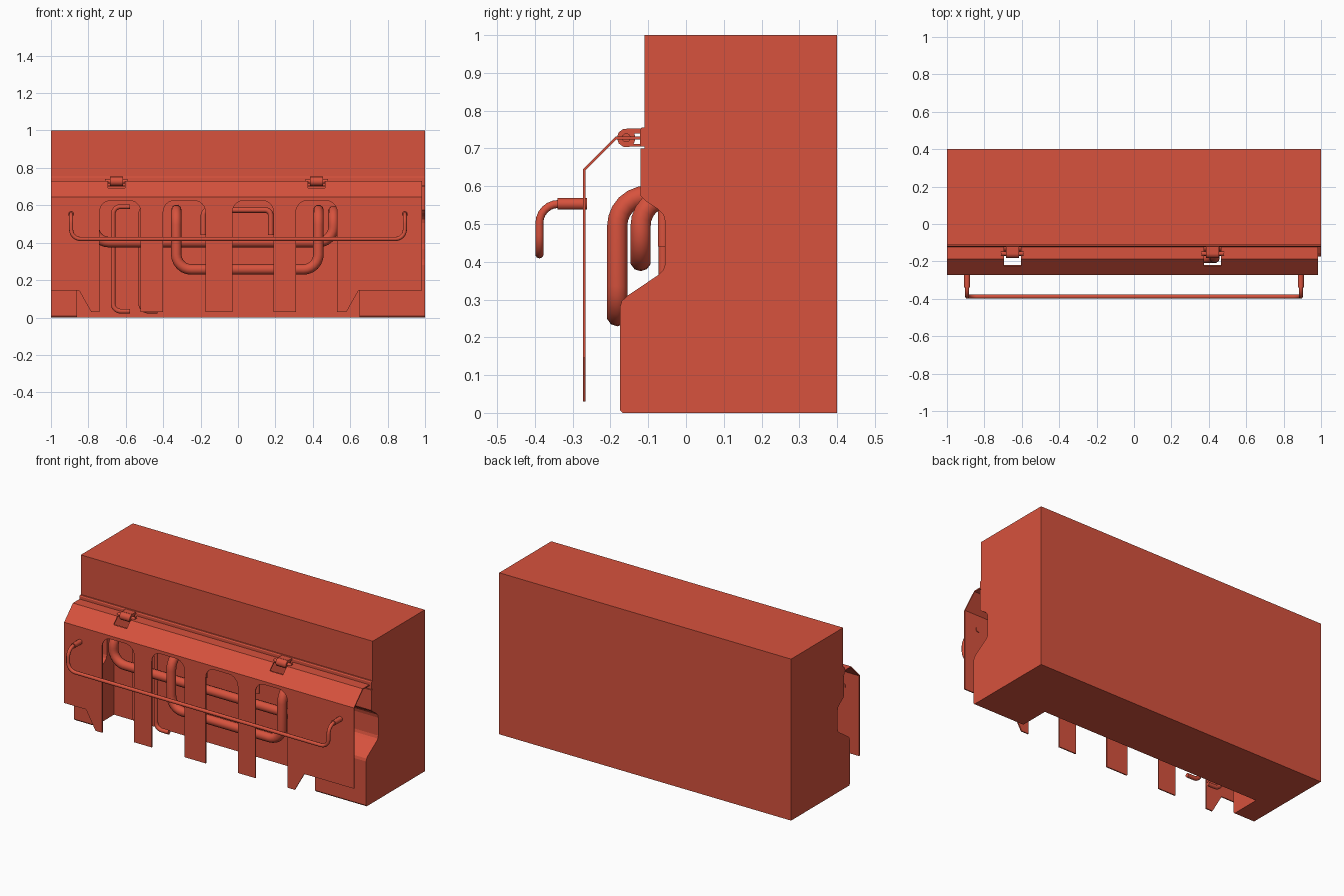
import bpy, bmesh, math
from mathutils import Vector

if "Cube" in bpy.data.objects:
    bpy.data.objects.remove(bpy.data.objects["Cube"])

red = bpy.data.materials.new("red_paint")
red.diffuse_color = (0.68, 0.085, 0.047, 1)
red.use_nodes = True
red.node_tree.nodes["Principled BSDF"].inputs["Base Color"].default_value = red.diffuse_color


def make(name, bm):
    bmesh.ops.recalc_face_normals(bm, faces=bm.faces[:])
    me = bpy.data.meshes.new(name)
    bm.to_mesh(me)
    bm.free()
    ob = bpy.data.objects.new(name, me)
    bpy.context.collection.objects.link(ob)
    me.materials.append(red)
    return ob


def sweep(name, pts, offset):
    """Extrude a flat outline of 3D points by an offset."""
    bm = bmesh.new()
    f = bm.faces.new([bm.verts.new(p) for p in pts])
    r = bmesh.ops.extrude_face_region(bm, geom=[f])
    bmesh.ops.translate(bm, vec=offset,
                        verts=[v for v in r["geom"] if isinstance(v, bmesh.types.BMVert)])
    return make(name, bm)


def prism(name, profile, x0, x1):
    return sweep(name, [(x0, y, z) for y, z in profile], (x1 - x0, 0, 0))


def rounded(pts, rad, n=6):
    """Open path with its corners turned into curved bends."""
    P = [Vector(p) for p in pts]
    out = [P[0]]
    for a, b, c in zip(P, P[1:], P[2:]):
        r = min(rad, (a - b).length * 0.49, (c - b).length * 0.49)
        s, e = b + (a - b).normalized() * r, b + (c - b).normalized() * r
        k = 0.586                       # pulls the arc midpoint close to a circle
        for i in range(n + 1):
            t = i / n
            w0, w1, w2 = (1 - t) ** 2, 2 * t * (1 - t) * 0.707, t * t
            out.append((s * w0 + b * w1 + e * w2) / (w0 + w1 + w2))
    return out + [P[-1]]


def tube(name, pts, r, bend=0.05):
    cu = bpy.data.curves.new(name, 'CURVE')
    cu.dimensions = '3D'
    cu.bevel_depth = r
    cu.bevel_resolution = 3
    cu.use_fill_caps = True
    path = rounded(pts, bend)
    sp = cu.splines.new('POLY')
    sp.points.add(len(path) - 1)
    for q, p in zip(sp.points, path):
        q.co = (*p, 1)
        
    sp.use_smooth = True
    ob = bpy.data.objects.new(name, cu)
    bpy.context.collection.objects.link(ob)
    cu.materials.append(red)
    return ob


# Main housing with a scooped front
housing = prism("housing", [
    (0.4, 0), (0.4, 1), (-0.11, 1), (-0.11, 0.7), (-0.12, 0.7), (-0.12, 0.575),
    (-0.105, 0.56), (-0.075, 0.54), (-0.06, 0.525), (-0.055, 0.505), (-0.055, 0.395),
    (-0.06, 0.378), (-0.072, 0.366), (-0.155, 0.31), (-0.17, 0.296), (-0.175, 0.28),
    (-0.175, 0.008), (-0.168, 0)], -1, 1)

# Open recess behind the front guard
cutter = prism("recess_cutter", [(-0.5, -0.2), (0.015, -0.2), (0.015, 0.635), (-0.5, 0.635)],
               -0.86, 0.65)
cutter.hide_render = True
mod = housing.modifiers.new("recess", 'BOOLEAN')
mod.operation = 'DIFFERENCE'
mod.solver = 'EXACT'
mod.object = cutter
bpy.context.view_layer.objects.active = housing
bpy.ops.object.modifier_apply(modifier="recess")
bpy.data.objects.remove(cutter)

# Hinge rail along the housing
prism("hinge_rail", [(-0.105, 0.755), (-0.118, 0.755), (-0.122, 0.748), (-0.122, 0.705),
                     (-0.105, 0.705)], -1, 1)

# Front guard plate with four rounded slots and chamfered outer teeth
slots = [(-0.74, -0.52), (-0.40, -0.175), (-0.03, 0.19), (0.31, 0.53)]
X0, X1 = -1.0, 0.985
outline = [(X0, 0.645), (X0, 0.145), (-0.85, 0.145), (-0.785, 0.03)]
for a, b in slots:
    arch = rounded([(a, 0.03, 0), (a, 0.625, 0), (b, 0.625, 0), (b, 0.03, 0)], 0.06)
    outline += [(p.x, p.y) for p in arch]
outline += [(0.58, 0.03), (0.645, 0.145), (X1, 0.145), (X1, 0.645)]
sweep("guard_plate", [(x, -0.273, z) for x, z in outline], (0, 0.007, 0))

# Sloped top of the guard, with an opening at each hinge
T = 0.007
slope = [(-0.273, 0.645), (-0.187, 0.731), (-0.12, 0.731), (-0.12, 0.724),
         (-0.184, 0.724), (-0.266, 0.642)]
lower = [(-0.273, 0.645), (-0.225, 0.693), (-0.22, 0.688), (-0.266, 0.642)]
hinges = [-0.65, 0.42]
x = X0
for h in hinges:
    prism("guard_top", slope, x, h - 0.045)
    prism("guard_opening_edge", lower, h - 0.045, h + 0.045)
    x = h + 0.045
prism("guard_top", slope, x, X1)

# Hinges: knuckle barrel, pin and leaf
for h in hinges:
    tube("hinge_barrel", [(h - 0.035, -0.158, 0.728), (h + 0.035, -0.158, 0.728)], 0.025)
    tube("hinge_pin", [(h - 0.06, -0.158, 0.728), (h + 0.06, -0.158, 0.728)], 0.012)
    prism("hinge_leaf", [(-0.158, 0.753), (-0.11, 0.753), (-0.11, 0.74), (-0.158, 0.74)],
          h - 0.035, h + 0.035)
    prism("hinge_strap", [(-0.165, 0.712), (-0.11, 0.712), (-0.11, 0.705), (-0.165, 0.705)],
          h - 0.035, h + 0.035)

# Handrail on the guard with mounting sleeves
S = 0.892
tube("handrail", [(-S, -0.27, 0.553), (-S, -0.388, 0.553), (-S, -0.388, 0.42),
                  (S, -0.388, 0.42), (S, -0.388, 0.553), (S, -0.27, 0.553)], 0.011, 0.05)
for s in (-S, S):
    tube("handrail_sleeve", [(s, -0.262, 0.553), (s, -0.34, 0.553)], 0.016)


def u_bar(name, xa, xb, y, top, low, r, bend):
    tube(name, [(xa, 0.03, top), (xa, y, top), (xa, y, low),
                (xb, y, low), (xb, y, top), (xb, 0.03, top)], r, bend)


# Thick pipes bent out of the recess
u_bar("outer_pipe", -0.33, 0.43, -0.182, 0.575, 0.257, 0.028, 0.08)
u_bar("inner_pipe", -0.77, 0.51, -0.12, 0.57, 0.403, 0.028, 0.08)

# Thin bars inside the recess
tube("upper_bar", [(-0.185, -0.06, 0.44), (-0.185, -0.06, 0.575),
                   (0.175, -0.06, 0.575), (0.175, -0.06, 0.44)], 0.015, 0.03)
for xs in (-0.668, -0.52):
    tube("side_bar", [(xs + 0.09, -0.06, 0.593), (xs, -0.06, 0.593),
                      (xs, -0.06, 0.034), (xs + 0.09, -0.06, 0.034)], 0.013, 0.04)
